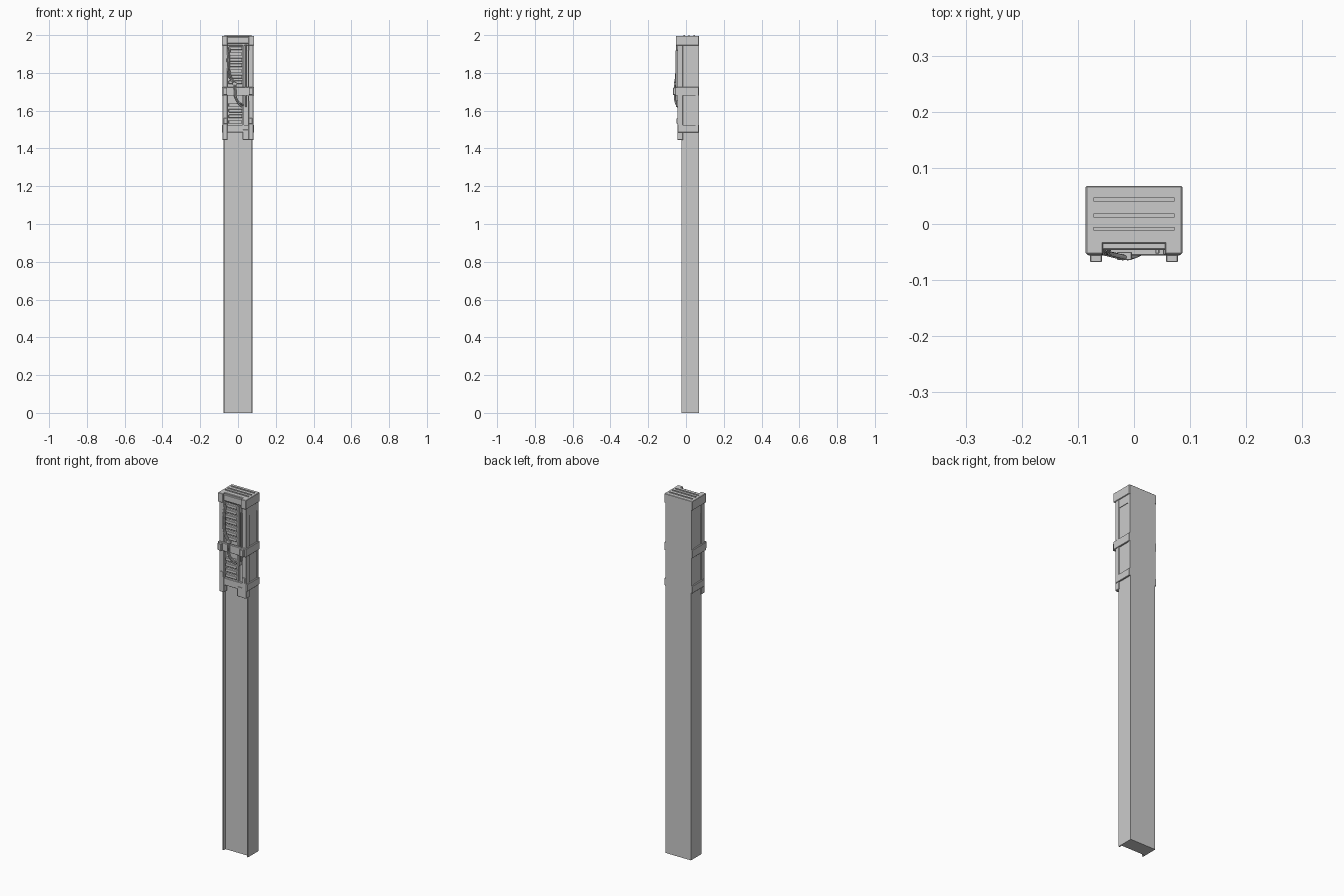
import bpy, bmesh
from mathutils import Vector

if "Cube" in bpy.data.objects:
    bpy.data.objects.remove(bpy.data.objects["Cube"])


def link(name, bm):
    me = bpy.data.meshes.new(name)
    bmesh.ops.recalc_face_normals(bm, faces=bm.faces)
    bm.to_mesh(me)
    bm.free()
    ob = bpy.data.objects.new(name, me)
    bpy.context.collection.objects.link(ob)
    return ob


def box(name, x0, x1, y0, y1, z0, z1, bevel=0.0):
    bm = bmesh.new()
    bmesh.ops.create_cube(bm, size=1)
    for v in bm.verts:
        v.co = Vector(((x0 + x1) / 2 + v.co.x * (x1 - x0),
                       (y0 + y1) / 2 + v.co.y * (y1 - y0),
                       (z0 + z1) / 2 + v.co.z * (z1 - z0)))
    ob = link(name, bm)
    if bevel:
        m = ob.modifiers.new("bevel", 'BEVEL')
        m.width = bevel
        m.segments = 1
    return ob


def extrude_profile(name, pts, z0, z1, bevel=0.0):
    bm = bmesh.new()
    f = bm.faces.new([bm.verts.new((x, y, z0)) for x, y in pts])
    r = bmesh.ops.extrude_face_region(bm, geom=[f])
    bmesh.ops.translate(bm, vec=(0, 0, z1 - z0),
                        verts=[v for v in r['geom'] if isinstance(v, bmesh.types.BMVert)])
    ob = link(name, bm)
    if bevel:
        m = ob.modifiers.new("bevel", 'BEVEL')
        m.width = bevel
        m.segments = 1
    return ob


def mirrored(pts):
    return pts + [(-x, y) for x, y in reversed(pts)]


def cable(name, pts, r):
    cu = bpy.data.curves.new(name, 'CURVE')
    cu.dimensions = '3D'
    cu.bevel_depth = r
    cu.bevel_resolution = 1
    cu.resolution_u = 5
    cu.use_fill_caps = True
    sp = cu.splines.new('BEZIER')
    sp.bezier_points.add(len(pts) - 1)
    for bp, p in zip(sp.bezier_points, pts):
        bp.co = p
        bp.handle_left_type = bp.handle_right_type = 'AUTO'
    bpy.context.collection.objects.link(bpy.data.objects.new(name, cu))


BACK = 0.068

# long post with a shallow channel along its front
extrude_profile("post", mirrored([(0.078, BACK), (0.078, -0.024),
                                  (0.071, -0.024), (0.071, -0.008)]), 0, 1.985)

# lid and its louvres
box("lid", -0.086, 0.086, -0.035, BACK, 1.945, 1.996, 0.002)
for y in (0.041, 0.013, -0.011):
    box("lid_louvre", -0.072, 0.072, y - 0.001, y + 0.006, 1.994, 2.0)

# collars wrapping the front and sides
def collar(name, front, z0, z1, thick=0.014):
    extrude_profile(name, mirrored([(0.086, BACK - 0.001), (0.086, front + 0.004),
                                    (0.082, front), (0.0, front)][:3]
                                   + [])[:3] + [(-0.082, front), (-0.086, front + 0.004),
                    (-0.086, BACK - 0.001), (-0.076, BACK - 0.001), (-0.076, front + thick),
                    (0.076, front + thick), (0.076, BACK - 0.001)], z0, z1, 0.0015)


collar("middle_collar", -0.056, 1.68, 1.725)
collar("lower_collar", -0.043, 1.485, 1.525)
box("top_front_rail", -0.06, 0.06, -0.046, -0.03, 1.955, 1.99, 0.002)

for s in (-1, 1):
    def sbox(name, a, b, *rest):
        return box(name, min(s * a, s * b), max(s * a, s * b), *rest)

    # corner stiles, upper corner caps and side panels
    sbox("corner_stile", 0.055, 0.082, -0.046, -0.016, 1.445, 1.96, 0.002)
    sbox("top_corner_cap", 0.055, 0.086, -0.054, -0.02, 1.945, 1.996, 0.002)
    sbox("side_rear_stile", 0.076, 0.081, 0.05, 0.066, 1.525, 1.945)
    sbox("side_top_rail", 0.076, 0.081, -0.016, 0.05, 1.90, 1.945)
    # brackets on the middle collar
    sbox("collar_bracket", 0.057, 0.078, -0.068, -0.054, 1.683, 1.722, 0.0015)
    sbox("stile_bracket", 0.058, 0.076, -0.049, -0.04, 1.53, 1.56, 0.001)

# wider foot on the right stile
box("right_stile_foot", 0.025, 0.07, -0.044, -0.008, 1.445, 1.50, 0.0015)

# recessed backing with horizontal ribs
box("rib_backing", -0.055, 0.055, -0.026, -0.006, 1.5, 1.97)
for i in range(14):
    z = 1.54 + i * 0.03
    if not 1.66 < z < 1.735:
        box("rib", -0.05, 0.022, -0.040, -0.024, z - 0.009, z + 0.009, 0.002)
box("rib_side_rail", 0.024, 0.032, -0.042, -0.024, 1.525, 1.95)

# vertical conduits on the right
box("conduit_long", 0.038, 0.045, -0.053, -0.024, 1.62, 1.95, 0.0015)
box("conduit_short", 0.052, 0.059, -0.055, -0.024, 1.65, 1.92, 0.0015)

# loose cables running across the front
for k in (0, 1):
    d = k * 0.009
    cable("cable", [(-0.052 + d, -0.043, 1.93), (-0.056 + d, -0.051, 1.86),
                    (-0.046 + d, -0.054, 1.78), (-0.022 + d, -0.060, 1.74),
                    (-0.020 + d, -0.060, 1.68), (-0.004 + d, -0.056, 1.645),
                    (0.018 + d, -0.044, 1.62 + d)], 0.004)
box("cable_clip", -0.03, -0.004, -0.064, -0.05, 1.735, 1.75, 0.001)
